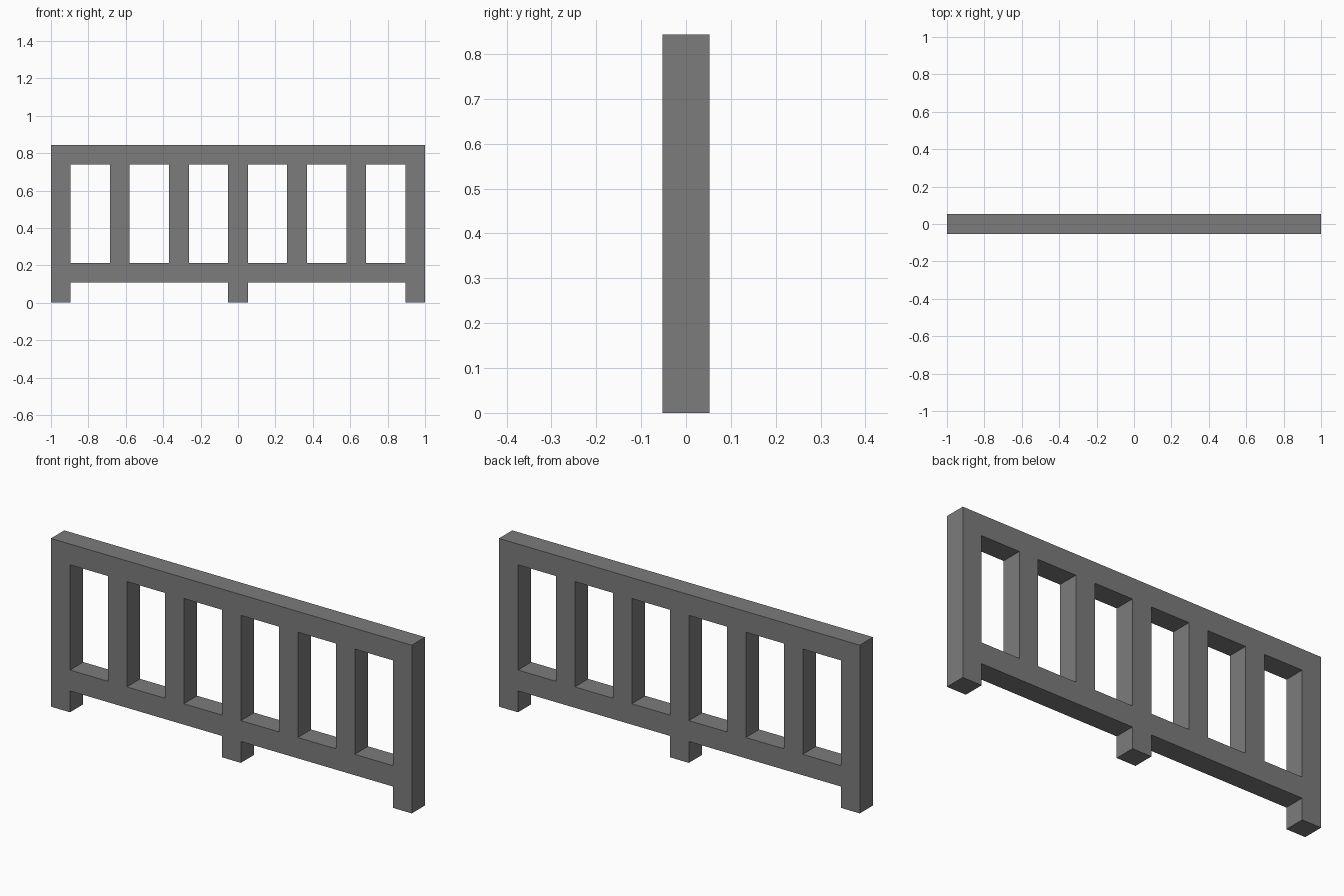
import bpy, bmesh

if "Cube" in bpy.data.objects:
    bpy.data.objects.remove(bpy.data.objects["Cube"])

U = 2 / 19                      # bar thickness: 7 bars and 6 double-width gaps
POSTS = 7
DEPTH = U
ZS = [0, 0.107, 0.2115, 0.739, 0.843]   # floor, lower rail, opening, upper rail, top

# Bar edges along x: bar, gap, bar, gap ...
xs = []
for i in range(POSTS):
    left = -1 + i * 3 * U
    xs += [left, left + U]


def is_solid(col, row):
    """Rails fill their whole row, balusters every even column, feet ends and middle."""
    if row in (1, 3):
        return True
    if row == 2:
        return col % 2 == 0
    return col in (0, POSTS - 1, 2 * (POSTS - 1))


# Front outline of the railing, welded from its solid cells
bm = bmesh.new()
for row in range(len(ZS) - 1):
    for col in range(len(xs) - 1):
        if is_solid(col, row):
            x0, x1, z0, z1 = xs[col], xs[col + 1], ZS[row], ZS[row + 1]
            bm.faces.new([bm.verts.new((x, -DEPTH / 2, z))
                          for x, z in ((x0, z0), (x1, z0), (x1, z1), (x0, z1))])
bmesh.ops.remove_doubles(bm, verts=bm.verts, dist=1e-4)

# Give it depth
ext = bmesh.ops.extrude_face_region(bm, geom=bm.faces[:], use_keep_orig=True)
new_verts = [g for g in ext["geom"] if isinstance(g, bmesh.types.BMVert)]
bmesh.ops.translate(bm, verts=new_verts, vec=(0, DEPTH, 0))
bmesh.ops.recalc_face_normals(bm, faces=bm.faces)

mesh = bpy.data.meshes.new("railing")
bm.to_mesh(mesh)
bm.free()
railing = bpy.data.objects.new("railing", mesh)
bpy.context.collection.objects.link(railing)

# Grey paint
grey = bpy.data.materials.new("mid grey")
grey.diffuse_color = (0.2, 0.2, 0.2, 1)
grey.use_nodes = True
grey.node_tree.nodes["Principled BSDF"].inputs["Base Color"].default_value = grey.diffuse_color
mesh.materials.append(grey)
